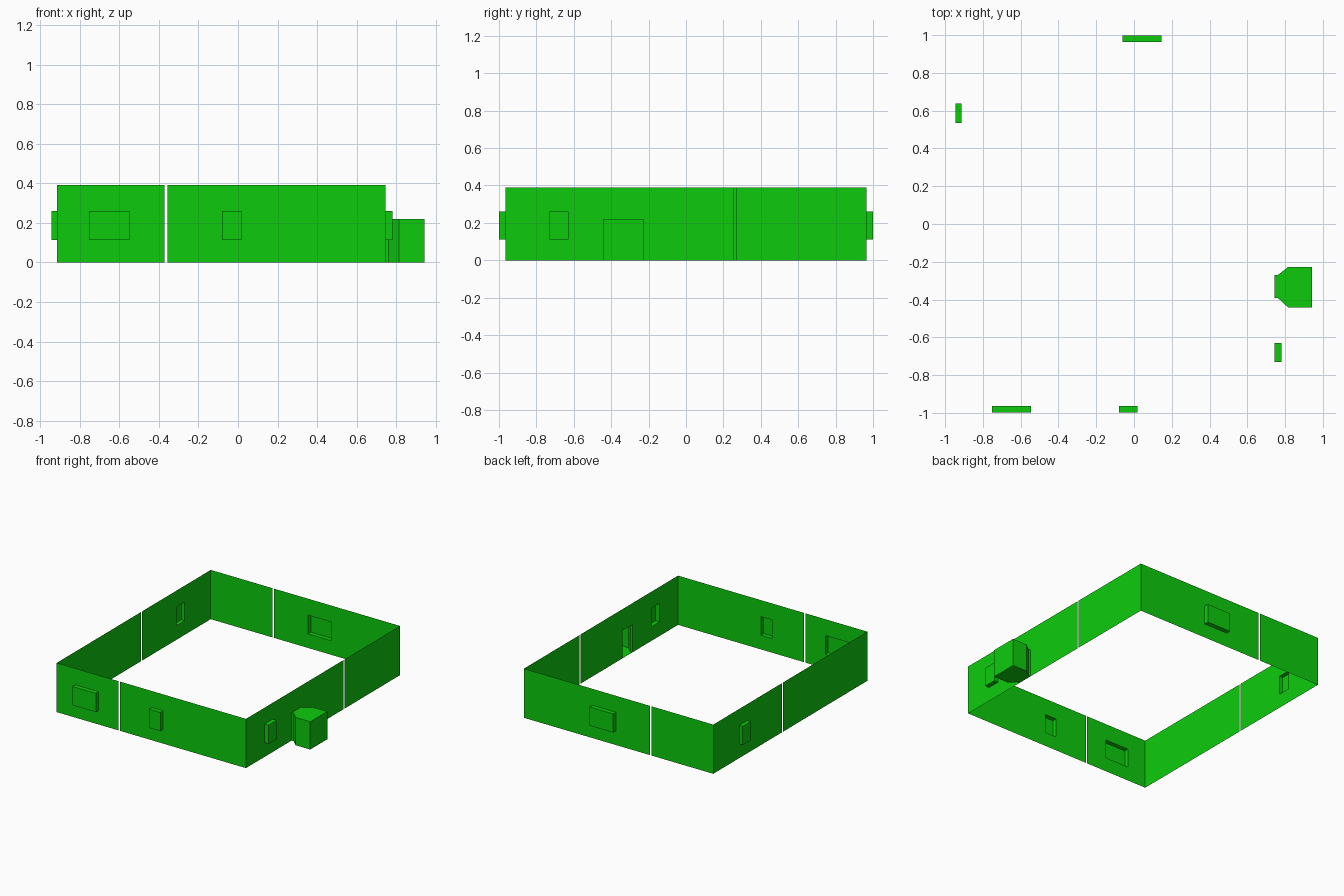
import bpy, bmesh

if "Cube" in bpy.data.objects:
    bpy.data.objects.remove(bpy.data.objects["Cube"])

green = bpy.data.materials.new("bright_green")
green.use_nodes = True
COLOUR = (0.004, 0.6, 0.004, 1)
green.diffuse_color = COLOUR
green.node_tree.nodes["Principled BSDF"].inputs["Base Color"].default_value = COLOUR

HEIGHT, GAP = 0.39, 0.013
SILL, HEAD, DEPTH = 0.112, 0.26, 0.035
WEST, EAST, SIDE = -0.914, 0.745, 0.964
BOOTH_HEIGHT = 0.22


def finish(name, bm):
    bmesh.ops.remove_doubles(bm, verts=bm.verts, dist=0.0001)
    bmesh.ops.recalc_face_normals(bm, faces=bm.faces)
    mesh = bpy.data.meshes.new(name)
    bm.to_mesh(mesh)
    bm.free()
    mesh.materials.append(green)
    bpy.context.collection.objects.link(bpy.data.objects.new(name, mesh))


def wall(name, place, start, end, gap, openings):
    """Thin sheet with a slot at gap; openings are (from, to, bottom, top)."""
    bm = bmesh.new()

    def panel(a, b, low, high):
        if high - low > 0.001:
            corners = [(a, low), (b, low), (b, high), (a, high)]
            bm.faces.new([bm.verts.new((*place(u, 0), z)) for u, z in corners])

    slot = (gap - GAP / 2, gap + GAP / 2, 0, HEIGHT)
    at = start
    for a, b, low, high in sorted(openings + [slot]):
        panel(at, a, 0, HEIGHT)
        panel(a, b, 0, low)
        panel(a, b, high, HEIGHT)
        at = b
    panel(at, end, 0, HEIGHT)
    finish(name, bm)


def bay(name, place, outline, low, high):
    """Hollow projection, open where it meets the wall."""
    bm = bmesh.new()
    rings = [[bm.verts.new((*place(u, d), z)) for u, d in outline] for z in (low, high)]
    for ring in rings:
        bm.faces.new(ring)
    for i in range(len(outline) - 1):
        bm.faces.new((rings[0][i], rings[0][i + 1], rings[1][i + 1], rings[1][i]))
    finish(name, bm)


# Each side: placing rule (along, outward), extent, slot position, windows
sides = {
    "front": (lambda u, d: (u, -SIDE - d), WEST, EAST, -0.364, [(-0.752, -0.546), (-0.08, 0.019)]),
    "back": (lambda u, d: (u, SIDE + d), WEST, EAST, -0.364, [(-0.061, 0.146)]),
    "right_hand": (lambda u, d: (EAST + d, u), -SIDE, SIDE, 0.262, [(-0.731, -0.629)]),
    "left_hand": (lambda u, d: (WEST - d, u), -SIDE, SIDE, 0.095, [(0.536, 0.638)]),
}

# Walls and their projecting window boxes
for side, (place, start, end, gap, windows) in sides.items():
    openings = [(a, b, SILL, HEAD) for a, b in windows]
    if side == "right_hand":
        openings.append((-0.392, -0.27, 0, BOOTH_HEIGHT))
    wall(side + "_wall", place, start, end, gap, openings)
    depth = 0.03 if side == "left_hand" else DEPTH
    for i, (a, b) in enumerate(windows):
        outline = [(a, 0), (a, depth), (b, depth), (b, 0)]
        bay(f"{side}_window_box_{i + 1}", place, outline, SILL, HEAD)

# Entrance booth with a narrow neck and splayed shoulders
booth = [(-0.392, 0), (-0.392, 0.017), (-0.441, 0.07), (-0.441, 0.197),
         (-0.228, 0.197), (-0.228, 0.07), (-0.27, 0.017), (-0.27, 0)]
bay("entrance_booth", sides["right_hand"][0], booth, 0, BOOTH_HEIGHT)
